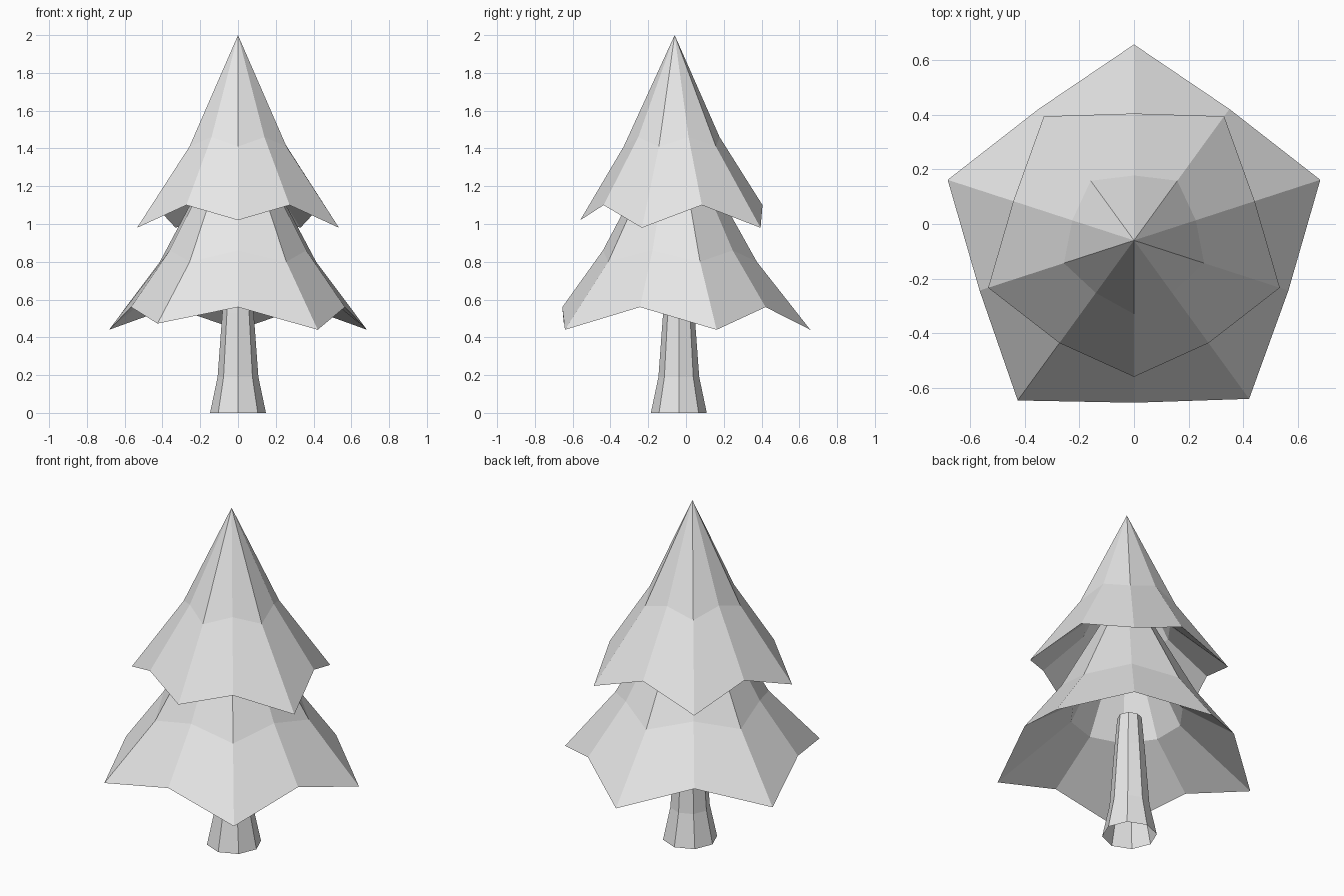
import bpy, bmesh
from math import sin, cos, radians, tau

if "Cube" in bpy.data.objects:
    bpy.data.objects.remove(bpy.data.objects["Cube"], do_unlink=True)

grey = bpy.data.materials.new("light grey")
grey.use_nodes = True
colour = (0.8, 0.8, 0.8, 1)
grey.diffuse_color = colour
grey.node_tree.nodes["Principled BSDF"].inputs["Base Color"].default_value = colour


def make_object(name, bm, centre_y):
    mesh = bpy.data.meshes.new(name)
    bm.to_mesh(mesh)
    bm.free()
    mesh.materials.append(grey)
    obj = bpy.data.objects.new(name, mesh)
    obj.location.y = centre_y
    bpy.context.collection.objects.link(obj)


def ring(bm, count, start, tip, valley=None):
    """Ring of points alternating between tip and valley (radius, height)."""
    verts = []
    for i in range(count):
        r, z = valley if valley and i % 2 else tip
        a = radians(start) + tau * i / count
        verts.append(bm.verts.new((r * cos(a), r * sin(a), z)))
    return verts


def bridge(bm, low, high):
    n = len(low)
    for i in range(n):
        j = (i + 1) % n
        bm.faces.new((low[i], low[j], high[j], high[i]))


def fan(bm, loop, z):
    apex = bm.verts.new((0, 0, z))
    for i in range(len(loop)):
        bm.faces.new((loop[i - 1], loop[i], apex))


def branch_tier(name, start, rim, mid, apex, hollow, hollow_top, raised, lift):
    """Five-pointed skirt with a kinked outside and a hollow underside."""
    bm = bmesh.new()
    edge = ring(bm, 10, start, *rim)
    bend = ring(bm, 10, start, *mid)
    inner = ring(bm, 10, start, hollow)
    # One bent branch tip
    scale, dz = lift
    tip = edge[raised * 2].co
    tip.x *= scale
    tip.y *= scale
    tip.z += dz
    bridge(bm, edge, bend)
    fan(bm, bend, apex)
    bridge(bm, inner, edge)
    fan(bm, inner, hollow_top)
    bmesh.ops.recalc_face_normals(bm, faces=bm.faces)
    make_object(name, bm, -0.06)


# Foliage
branch_tier("lower_branches", 90, [(0.718, 0.44), (0.595, 0.56)],
            [(0.435, 0.8), (0.38, 0.86)], 1.58, (0.31, 0.76), 1.4, 2, (1.01, 0.033))
branch_tier("upper_branches", -90, [(0.562, 0.98), (0.465, 1.1)],
            [(0.27, 1.41), (0.238, 1.46)], 2.0, (0.24, 1.28), 1.75, 0, (0.89, 0.04))

# Flared octagonal trunk, open at both ends
bm = bmesh.new()
rings = [ring(bm, 8, -90, p)
         for p in [(0.148, 0), (0.108, 0.19), (0.083, 0.53), (0.066, 0.73)]]
for low, high in zip(rings, rings[1:]):
    bridge(bm, low, high)
make_object("trunk", bm, -0.038)
